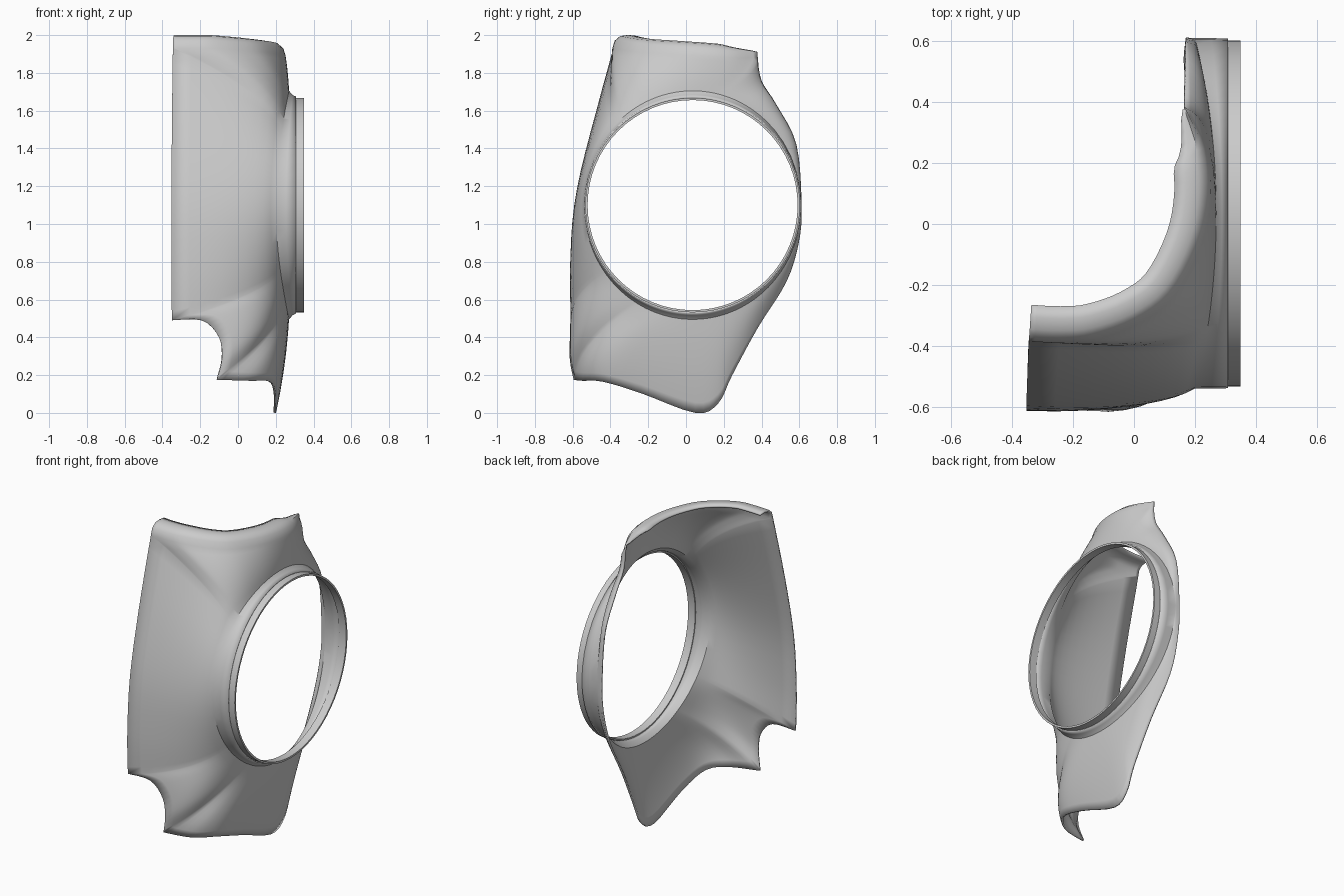
import bpy, bmesh
from math import sin, cos, radians, tau
from mathutils import Vector

if "Cube" in bpy.data.objects:
    bpy.data.objects.remove(bpy.data.objects["Cube"])

CY, CZ, R = 0.035, 1.10, 0.568        # arm opening centre and radius
SUB, STEPS = 4, 9

# Outline stations: angle round the arm opening, then the outer edge x, y, z
stations = [
    (0, .17, .612, 1.1), (35, .17, .585, 1.42), (58, .17, .48, 1.63),
    (70, .17, .40, 1.76), (77, .17, .38, 1.88),
    (84, .235, .25, 1.88), (92, .252, .1, 1.89), (102, .22, -.07, 1.9),
    (112, .13, -.24, 1.91), (120, .01, -.33, 1.92), (126, -.13, -.38, 1.93),
    (131, -.24, -.39, 1.93), (136, -.345, -.385, 1.93),
    (150, -.35, -.5, 1.5), (180, -.353, -.585, 1.1), (205, -.353, -.612, .75),
    (217, -.35, -.61, .49), (223, -.19, -.612, .49), (229, -.1, -.615, .4),
    (235, -.085, -.615, .28), (240, -.11, -.595, .175),
    (247, .06, -.55, .17), (254, .17, -.44, .165), (262, .2, -.24, .105),
    (272, .2, .05, 0), (282, .205, .17, .05), (292, .205, .245, .2),
    (308, .19, .38, .45), (328, .17, .53, .69), (345, .17, .597, .9)]
corners = {4, 12, 16, 20}
N = len(stations)


def station(i):
    a, *p = stations[i % N]
    return Vector((a + 360 * (i // N), *p))


def spline(i, t):
    """Smooth curve through the stations, broken at sharp corners."""
    p1, p2 = station(i), station(i + 1)
    p0 = p1 if i % N in corners else station(i - 1)
    p3 = p2 if (i + 1) % N in corners else station(i + 2)
    m1, m2 = (p2 - p0) / 2, (p3 - p1) / 2
    return (p1 * (2*t**3 - 3*t**2 + 1) + m1 * (t**3 - 2*t**2 + t)
            + p2 * (3*t**2 - 2*t**3) + m2 * (t**3 - t**2))


def around(x, r, a):
    return Vector((x, CY + r * cos(a), CZ + r * sin(a)))


def finish(bm, name):
    me = bpy.data.meshes.new(name)
    bm.to_mesh(me)
    bm.free()
    ob = bpy.data.objects.new(name, me)
    bpy.context.collection.objects.link(ob)
    bpy.ops.object.select_all(action='DESELECT')
    ob.select_set(True)
    bpy.context.view_layer.objects.active = ob
    bpy.ops.object.shade_smooth_by_angle(angle=radians(35))
    return ob


# Torso shell: each column runs from the opening rim, down its flare, to the edge
bm = bmesh.new()
columns = []
for k in range(N * SUB):
    ang, *edge = spline(k // SUB, (k % SUB) / SUB)
    a, B = radians(ang), Vector(edge)
    s2 = sin(a) ** 2
    F = around(.2 + .07 * s2, R + .007 + .03 * s2, a)
    w = (F.x - B.x) / .55
    C = Vector((B.x + .8 * (F.x - B.x), F.y + .9 * (B.y - F.y) - .03 * w, (F.z + B.z) / 2))
    col = [around(.308, R + .006, a), around(.5 * (.308 + F.x), R + .007 + .008 * s2, a)]
    for n in range(STEPS + 1):
        t = n / STEPS
        col.append(F * (1 - t)**2 + C * 2 * t * (1 - t) + B * t * t)
    columns.append([bm.verts.new(p) for p in col])


def bridge(c, d):
    for i in range(len(c) - 1):
        bm.faces.new((c[i], c[i + 1], d[i + 1], d[i]))


for k in range(len(columns)):
    bridge(columns[k], columns[(k + 1) % len(columns)])

# Rounded neck lip turned inward along the top edge
lip = []
j0, j1 = 4 * SUB, 12 * SUB
for k in range(j0, j1 + 1):
    b = columns[k][-1]
    d = columns[min(k + 1, j1)][-1].co - columns[max(k - 1, j0)][-1].co
    inward = Vector((d.y, -d.x, 0)).normalized()
    w = min(1, .1 + (k - j0) / 6)
    lip.append([b] + [bm.verts.new(b.co + inward * o * w + Vector((0, 0, u * (.4 + .6 * w))))
                      for o, u in ((.012, .04), (.04, .064), (.08, .07), (.12, .066))])
for c, d in zip(lip, lip[1:]):
    bridge(c, d)
shell = finish(bm, "torso_shell")
mod = shell.modifiers.new("thickness", 'SOLIDIFY')
mod.thickness, mod.offset = .012, -1

# Arm opening ring: a thin band standing out from the flare
bm = bmesh.new()
section = [(.30, R), (.35, R), (.35, R - .012), (.30, R - .012)]
M = 64
loops = [[bm.verts.new(around(x, r, tau * k / M)) for x, r in section] for k in range(M)]
for k in range(M):
    c, d = loops[k], loops[(k + 1) % M]
    for i in range(4):
        bm.faces.new((c[i], c[(i + 1) % 4], d[(i + 1) % 4], d[i]))
bmesh.ops.recalc_face_normals(bm, faces=bm.faces)
finish(bm, "arm_opening_ring")
